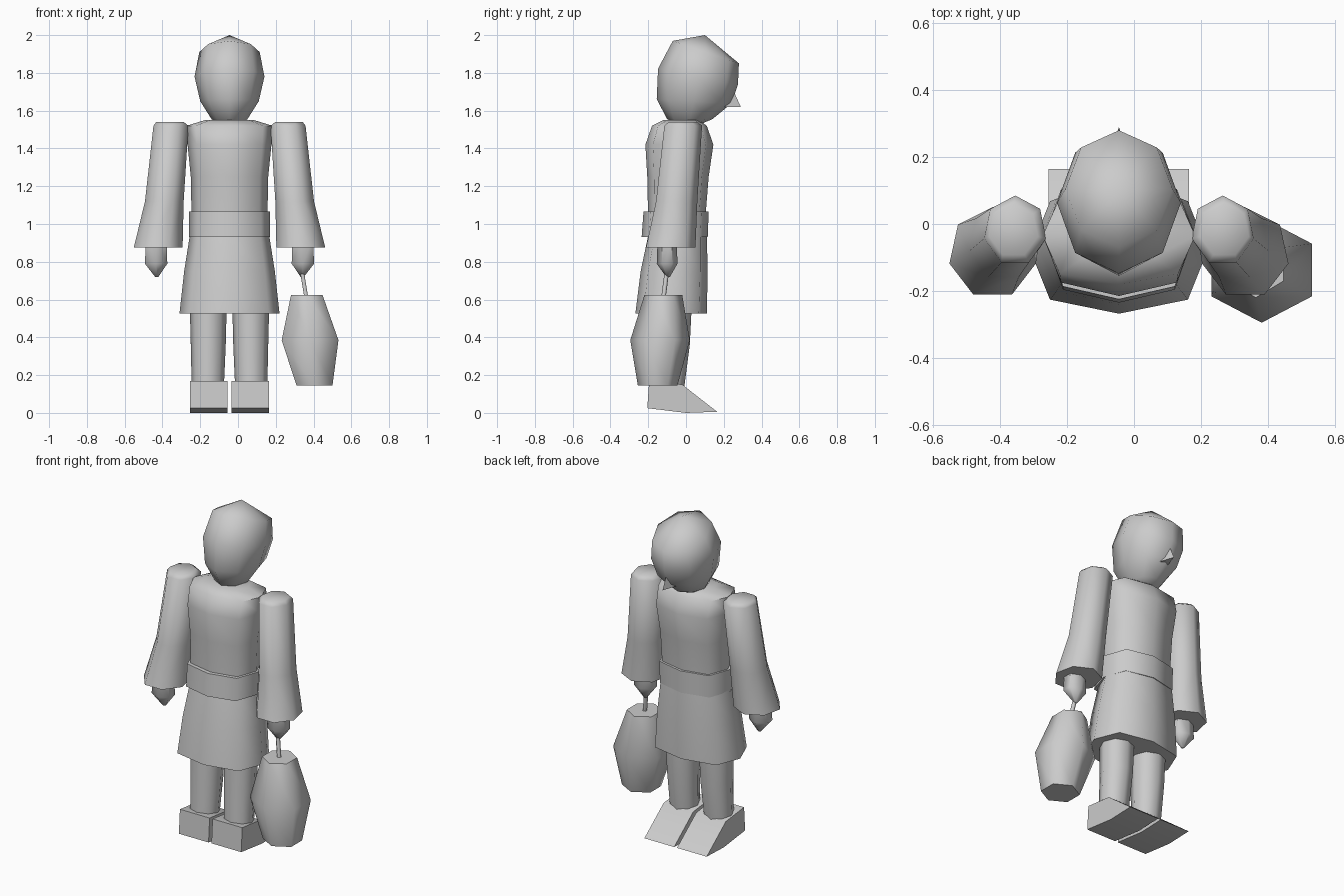
import bpy
import bmesh
from math import sin, cos, pi

old = bpy.data.objects.get("Cube")
if old:
    bpy.data.objects.remove(old)

MID = -0.045  # x of the body's mirror plane

grey = bpy.data.materials.new("plain_grey")
grey.use_nodes = True
grey.diffuse_color = (0.6, 0.6, 0.6, 1)
grey.node_tree.nodes["Principled BSDF"].inputs["Base Color"].default_value = (0.6, 0.6, 0.6, 1)


def finish(name, bm, angle):
    bmesh.ops.recalc_face_normals(bm, faces=bm.faces)
    mesh = bpy.data.meshes.new(name)
    bm.to_mesh(mesh)
    bm.free()
    obj = bpy.data.objects.new(name, mesh)
    bpy.context.collection.objects.link(obj)
    mesh.materials.append(grey)
    bpy.ops.object.select_all(action='DESELECT')
    obj.select_set(True)
    bpy.context.view_layer.objects.active = obj
    bpy.ops.object.shade_smooth_by_angle(angle=angle * pi / 180)
    return obj


def loft(name, rings, sides=8, boxy=1.0, side=1, angle=62):
    """Skin rings of (z, x_min, x_max, y_min, y_max[, slope]); a vertex points to +y."""
    bm = bmesh.new()
    loops = []
    for z, x0, x1, y0, y1, *slope in rings:
        cx, cy, rx, ry = (x0 + x1) / 2, (y0 + y1) / 2, (x1 - x0) / 2, (y1 - y0) / 2
        if side < 0:
            cx = 2 * MID - cx
        loop = []
        for i in range(sides):
            a = 2 * pi * i / sides
            k = boxy if i % 2 else 1
            dy = ry * k * cos(a)
            dz = slope[0] * dy if slope else 0
            loop.append(bm.verts.new((cx + side * rx * k * sin(a), cy + dy, z + dz)))
        loops.append(loop)
    for a, b in zip(loops, loops[1:]):
        for i in range(sides):
            j = (i + 1) % sides
            bm.faces.new((a[i], a[j], b[j], b[i]))
    bm.faces.new(loops[0])
    bm.faces.new(loops[-1])
    bmesh.ops.remove_doubles(bm, verts=bm.verts, dist=0.0005)
    return finish(name, bm, angle)


def body(z, half, y0, y1, *slope):
    return (z, MID - half, MID + half, y0, y1, *slope)


# Head, an egg leaning towards its face
loft("head", [
    body(1.53, 0.06, -0.05, 0.08),
    body(1.555, 0.095, -0.10, 0.14),
    body(1.65, 0.155, -0.155, 0.24, -0.06),
    body(1.78, 0.185, -0.148, 0.275, -0.2),
    body(1.91, 0.16, -0.07, 0.28, -0.34),
    body(2.0, 0.0001, 0.1, 0.1002),
])

# Nose, a small pyramid
bm = bmesh.new()
base = [bm.verts.new((MID + x, y, 1.62)) for x, y in ((-0.03, 0.2), (0.03, 0.2), (0, 0.29))]
top = bm.verts.new((MID, 0.24, 1.73))
bm.faces.new(base)
for i in range(3):
    bm.faces.new((base[i], base[(i + 1) % 3], top))
finish("nose", bm, 30)

# Torso, belt and flared skirt
loft("torso", [
    body(1.0, 0.2, -0.2, 0.1),
    body(1.25, 0.205, -0.205, 0.12),
    body(1.42, 0.222, -0.215, 0.145),
    body(1.52, 0.228, -0.18, 0.11),
    body(1.55, 0.13, -0.12, 0.07),
], boxy=1.1)
loft("belt", [
    body(0.93, 0.215, -0.235, 0.115),
    body(1.065, 0.215, -0.225, 0.12),
], boxy=1.1)
loft("skirt", [
    body(0.525, 0.265, -0.268, 0.11),
    body(0.75, 0.24, -0.24, 0.115),
    body(0.94, 0.21, -0.2, 0.11),
], boxy=1.1)

for side, label in ((1, "left"), (-1, "right")):
    # Wide sleeve and pointed hand
    loft(label + "_sleeve", [
        (0.875, 0.2, 0.465, -0.225, 0.05),
        (1.12, 0.195, 0.405, -0.17, 0.06),
        (1.52, 0.17, 0.36, -0.125, 0.085),
        (1.54, 0.195, 0.345, -0.1, 0.06),
    ], sides=7, side=side)
    loft(label + "_hand", [
        (0.93, 0.28, 0.405, -0.15, -0.05),
        (0.79, 0.275, 0.412, -0.155, -0.045),
        (0.72, 0.33, 0.35, -0.105, -0.085),
    ], sides=6, side=side)
    # Leg
    loft(label + "_leg", [
        (0.13, -0.015, 0.155, -0.17, -0.01),
        (0.36, -0.025, 0.16, -0.165, 0.02),
        (0.56, -0.03, 0.165, -0.16, 0.03),
    ], side=side)
    # Wedge foot
    bm = bmesh.new()
    profile = ((-0.205, 0.025), (-0.195, 0.17), (-0.02, 0.15), (0.165, 0.006), (0.0, 0.0))
    ends = [[bm.verts.new((MID + side * (x - MID), y, z)) for y, z in profile]
            for x in (-0.035, 0.165)]
    for end in ends:
        bm.faces.new(end)
    for i in range(len(profile)):
        j = (i + 1) % len(profile)
        bm.faces.new((ends[0][i], ends[0][j], ends[1][j], ends[1][i]))
    finish(label + "_foot", bm, 45)

# Hanging lantern and its cord
loft("cord", [
    (0.62, 0.348, 0.372, -0.13, -0.106),
    (0.76, 0.325, 0.349, -0.112, -0.088),
], sides=6)
loft("lantern", [
    (0.145, 0.295, 0.515, -0.255, -0.045),
    (0.385, 0.208, 0.555, -0.295, 0.02),
    (0.625, 0.268, 0.46, -0.22, -0.02),
], sides=6)
